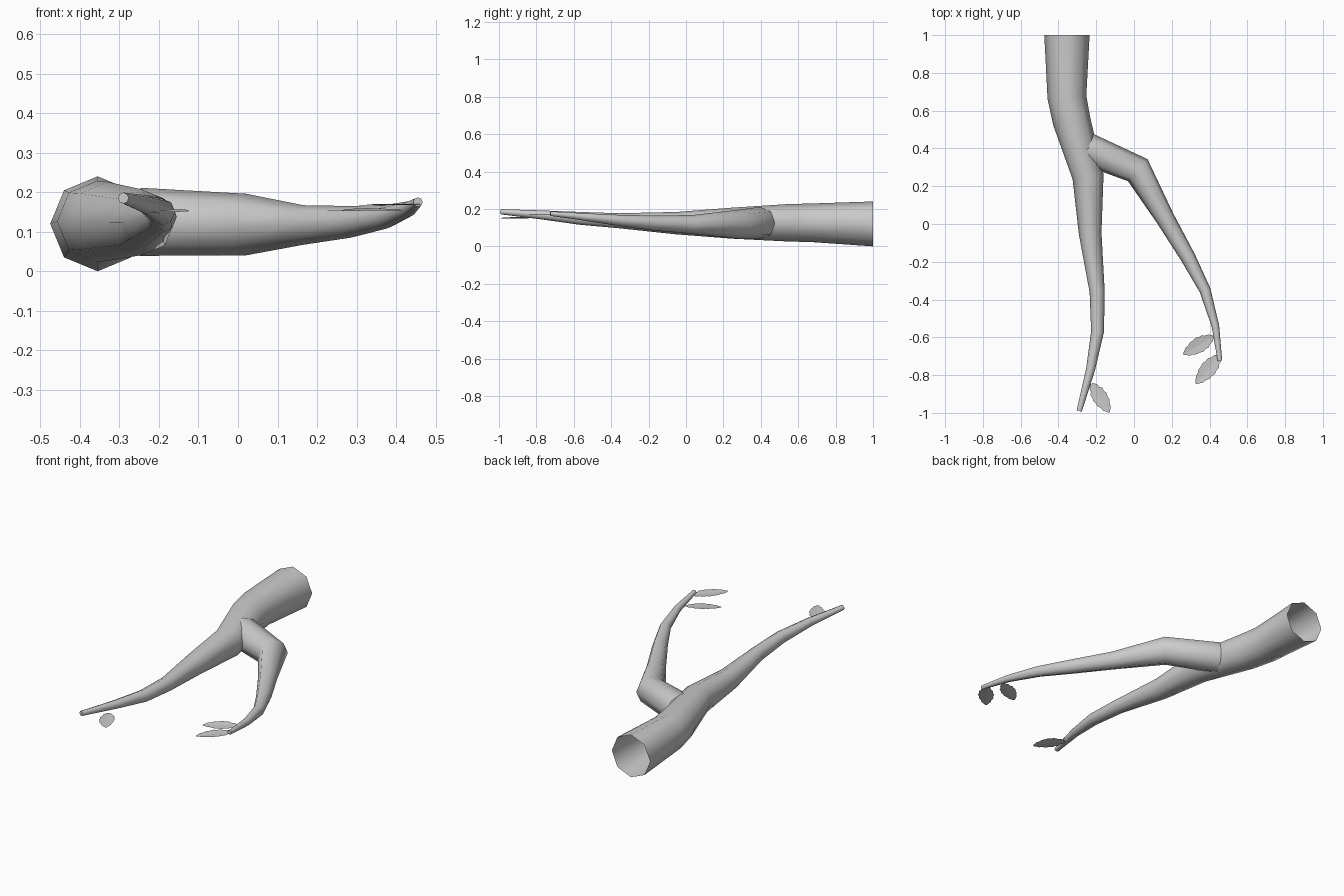
import bpy, bmesh, math
from mathutils import Vector

if "Cube" in bpy.data.objects:
    bpy.data.objects.remove(bpy.data.objects["Cube"])


def finish(bm, name, smooth):
    me = bpy.data.meshes.new(name)
    bm.to_mesh(me)
    bm.free()
    for p in me.polygons:
        p.use_smooth = smooth and len(p.vertices) == 4
    ob = bpy.data.objects.new(name, me)
    bpy.context.collection.objects.link(ob)
    return ob


def limb(name, path, sides=8):
    """Tapered tube along (x, y, z, radius) points, open at the root, capped at the tip."""
    bm = bmesh.new()
    pts = [Vector(p[:3]) for p in path]
    rings = []
    for i, p in enumerate(pts):
        t = Vector((0, 0, 0))
        if i > 0:
            t += (p - pts[i - 1]).normalized()
        if i < len(pts) - 1:
            t += (pts[i + 1] - p).normalized()
        if i == 0 and name == "main_limb":
            t = Vector((0, -1, 0))
        if i == len(pts) - 1:
            t.z = 0
        t.normalize()
        side = t.cross(Vector((0, 0, 1))).normalized()
        up = side.cross(t)
        ring = []
        for k in range(sides):
            a = math.tau * k / sides
            ring.append(bm.verts.new(p + path[i][3] * (side * math.cos(a) + up * math.sin(a))))
        rings.append(ring)
    for a, b in zip(rings, rings[1:]):
        for k in range(sides):
            j = (k + 1) % sides
            bm.faces.new((a[k], a[j], b[j], b[k]))
    bm.faces.new(rings[-1])
    bmesh.ops.recalc_face_normals(bm, faces=bm.faces)
    return finish(bm, name, True)


# serrated half outline: (fraction of length, fraction of half width)
OUTLINE = [(0.0, 0.15), (0.1, 0.55), (0.2, 0.62), (0.27, 0.88), (0.38, 0.86), (0.46, 1.0),
           (0.58, 0.86), (0.66, 0.88), (0.77, 0.62), (0.85, 0.58), (0.94, 0.28), (1.0, 0.1)]


def leaf(name, base, tip, half_width, roll):
    """Flat leaf with a slight fold along its midrib."""
    bm = bmesh.new()
    base, tip = Vector(base), Vector(tip)
    d = tip - base
    side = d.cross(Vector((0, 0, 1))).normalized()
    side = (side + Vector((0, 0, roll))).normalized()
    rows = []
    for f, w in OUTLINE:
        c = base + d * f
        off = side * half_width * w
        lift = Vector((0, 0, 0.003 * w))
        rows.append([bm.verts.new(c - off + lift), bm.verts.new(c), bm.verts.new(c + off + lift)])
    for a, b in zip(rows, rows[1:]):
        for k in range(2):
            bm.faces.new((a[k], b[k], b[k + 1], a[k + 1]))
    bmesh.ops.recalc_face_normals(bm, faces=bm.faces)
    return finish(bm, name, False)


# main limb
limb("main_limb", [
    (-0.355, 1.00, 0.12, 0.12), (-0.355, 0.67, 0.126, 0.103), (-0.33, 0.545, 0.126, 0.1),
    (-0.243, 0.25, 0.124, 0.083), (-0.232, -0.05, 0.124, 0.06), (-0.195, -0.36, 0.137, 0.04),
    (-0.193, -0.57, 0.15, 0.034), (-0.23, -0.77, 0.168, 0.024), (-0.29, -0.99, 0.185, 0.014)])

# side limb
limb("side_limb", [
    (-0.247, 0.397, 0.125, 0.086), (0.02, 0.285, 0.118, 0.078), (0.165, 0.03, 0.117, 0.05),
    (0.285, -0.175, 0.125, 0.04), (0.376, -0.35, 0.138, 0.03), (0.431, -0.54, 0.157, 0.02),
    (0.455, -0.725, 0.175, 0.012)])

# leaves
leaf("leaf_main", (-0.225, -0.845, 0.149), (-0.13, -0.997, 0.151), 0.042, -0.1)
leaf("leaf_side_inner", (0.42, -0.595, 0.154), (0.262, -0.69, 0.153), 0.042, 0.08)
leaf("leaf_side_outer", (0.455, -0.695, 0.168), (0.328, -0.845, 0.167), 0.044, 0.0)
